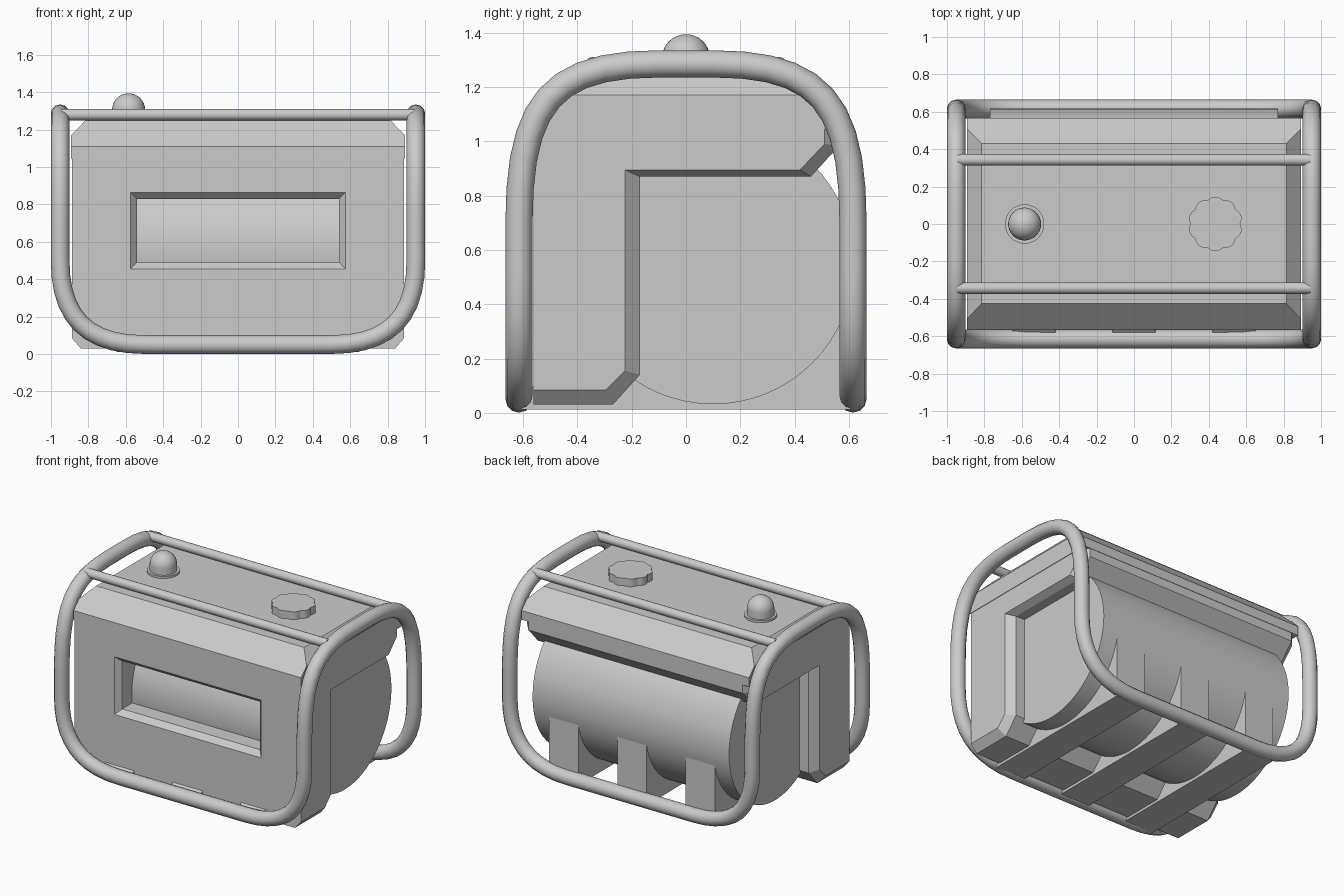
import bpy, bmesh, math
from mathutils import Vector

if "Cube" in bpy.data.objects:
    bpy.data.objects.remove(bpy.data.objects["Cube"])


def finish(bm, name, smooth=False):
    bmesh.ops.recalc_face_normals(bm, faces=bm.faces)
    me = bpy.data.meshes.new(name)
    bm.to_mesh(me)
    bm.free()
    ob = bpy.data.objects.new(name, me)
    bpy.context.collection.objects.link(ob)
    if smooth:
        bpy.ops.object.select_all(action='DESELECT')
        ob.select_set(True)
        bpy.context.view_layer.objects.active = ob
        bpy.ops.object.shade_smooth_by_angle(angle=math.radians(40))
    return ob


def loft(loops):
    """Skin closed loops of equal length and cap both ends."""
    bm = bmesh.new()
    rings = [[bm.verts.new(p) for p in loop] for loop in loops]
    n = len(rings[0])
    for a, b in zip(rings, rings[1:]):
        for i in range(n):
            j = (i + 1) % n
            bm.faces.new((a[i], a[j], b[j], b[i]))
    bm.faces.new(rings[0])
    bm.faces.new(rings[-1])
    return bm


def at_x(x, profile):
    return [(x, y, z) for y, z in profile]


def circle(r, n, z, cx):
    return [(cx + r * math.cos(2 * math.pi * i / n),
             r * math.sin(2 * math.pi * i / n), z) for i in range(n)]


# L-shaped housing with chamfered side edges
outer = [(-.562, .03), (-.27, .03), (-.17, .14), (-.17, .87),
         (.46, .87), (.565, .985), (.565, 1.05), (-.562, 1.05)]
inset = [(-.562, .085), (-.295, .085), (-.225, .155), (-.225, .895),
         (.42, .895), (.51, .99), (.51, 1.05), (-.562, 1.05)]
housing = finish(loft([at_x(-.888, inset), at_x(-.84, outer),
                       at_x(.84, outer), at_x(.888, inset)]), "housing")


# Window with bevelled frame, cut through the front panel
def window(y, hx, z0, z1):
    return [(-hx, y, z0), (hx, y, z0), (hx, y, z1), (-hx, y, z1)]


cutter = finish(loft([window(-.60, .61, .42, .90), window(-.525, .54, .49, .83),
                      window(-.30, .54, .49, .83)]), "window_cutter")
cutter.hide_render = True
cutter.hide_set(True)
cut = housing.modifiers.new("window", 'BOOLEAN')
cut.object = cutter
cut.operation = 'DIFFERENCE'
cut.solver = 'EXACT'

# Lid: sloped prism with the short ends chamfered
lid_profile = [(-.568, 1.045), (.568, 1.045), (.568, 1.11),
               (.43, 1.25), (-.425, 1.25), (-.568, 1.11)]
bm = loft([at_x(-.892, lid_profile), at_x(.892, lid_profile)])
for s in (-1, 1):
    geom = bm.verts[:] + bm.edges[:] + bm.faces[:]
    res = bmesh.ops.bisect_plane(bm, geom=geom, plane_co=(s * .892, 0, 1.17),
                                 plane_no=Vector((s * .08, 0, .077)).normalized(),
                                 clear_outer=True)
    edges = [e for e in res["geom_cut"] if isinstance(e, bmesh.types.BMEdge)]
    bmesh.ops.holes_fill(bm, edges=edges, sides=0)
finish(bm, "lid")

# Engine drum
drum = [(.1 + .518 * math.cos(2 * math.pi * i / 64),
         .55 + .518 * math.sin(2 * math.pi * i / 64)) for i in range(64)]
finish(loft([at_x(-.77, drum), at_x(.77, drum)]), "engine_drum", True)

# Three cradle feet under the drum
foot = [(-.605, .012), (.605, .012), (.605, .50), (.1, .50), (-.3, .10),
        (-.56, .10), (-.605, .06)]
for k, x in enumerate((-.535, 0, .535)):
    finish(loft([at_x(x - .115, foot), at_x(x + .115, foot)]), f"foot_{k + 1}")


# Tubular frame: one closed loop through both front and back arches
def tube(name, knots, radius, cyclic):
    """knots: (position, left handle, right handle)"""
    cu = bpy.data.curves.new(name, 'CURVE')
    cu.dimensions = '3D'
    cu.bevel_depth = radius
    cu.bevel_resolution = 4
    cu.resolution_u = 10
    cu.use_fill_caps = True
    sp = cu.splines.new('BEZIER')
    sp.bezier_points.add(len(knots) - 1)
    for bp, (co, hl, hr) in zip(sp.bezier_points, knots):
        bp.handle_left_type = bp.handle_right_type = 'FREE'
        bp.co, bp.handle_left, bp.handle_right = co, hl, hr
    sp.use_cyclic_u = cyclic
    ob = bpy.data.objects.new(name, cu)
    bpy.context.collection.objects.link(ob)
    bpy.ops.object.select_all(action='DESELECT')
    ob.select_set(True)
    bpy.context.view_layer.objects.active = ob
    bpy.ops.object.convert(target='MESH')
    bpy.ops.object.shade_smooth_by_angle(angle=math.radians(40))
    return bpy.context.object


def quarter(sx, sy):
    """Knots from the bottom rail up to the top of one corner post."""
    X, Y, B, T = sx * .951, sy * .615, .051, 1.285
    pts = [(sx * .5, Y, B), (X, Y, .5), (X, Y, .7), (X, sy * .1, T)]
    ctl = [(sx * .81, Y, B), (X, Y, .2), (X, Y, .567), (X, Y, .633),
           (X, Y, 1.145), (X, sy * .49, T)]
    before = [(sx * .17, Y, B), ctl[1], ctl[3], ctl[5]]
    after = [ctl[0], ctl[2], ctl[4], (X, sy * .03, T)]
    return list(zip(pts, before, after))


def flip(knots):
    return [(p, b, a) for p, a, b in reversed(knots)]


loop = (quarter(1, -1) + flip(quarter(1, 1))
        + quarter(-1, 1) + flip(quarter(-1, -1)))
tube("tube_frame", loop, .05, True)

# Two top rails
for side, y in (("front", -.343), ("back", .343)):
    a, b = (-.945, y, 1.28), (.945, y, 1.28)
    tube(f"{side}_top_rail", [(a, a, (-.3, y, 1.28)), (b, (.3, y, 1.28), b)],
         .031, False)

# Domed knob on a thin flange
cx = -.585
finish(loft([circle(.105, 32, 1.24, cx), circle(.105, 32, 1.265, cx)]),
       "knob_flange", True)
dome = [circle(.088, 32, 1.25, cx)]
for i in range(8):
    t = i / 8 * math.pi / 2
    dome.append(circle(.088 * math.cos(t), 32, 1.308 + .086 * math.sin(t), cx))
dome.append(circle(.004, 32, 1.394, cx))
finish(loft(dome), "dome_knob", True)

# Scalloped fuel cap
rim = []
for i in range(72):
    t = 2 * math.pi * i / 72
    r = .132 + .013 * abs(math.cos(5.0 * t + math.pi / 2))
    rim.append((.435 + r * math.cos(t), r * math.sin(t)))
finish(loft([[(x, y, z) for x, y in rim] for z in (1.24, 1.305)]),
       "fuel_cap", True)
